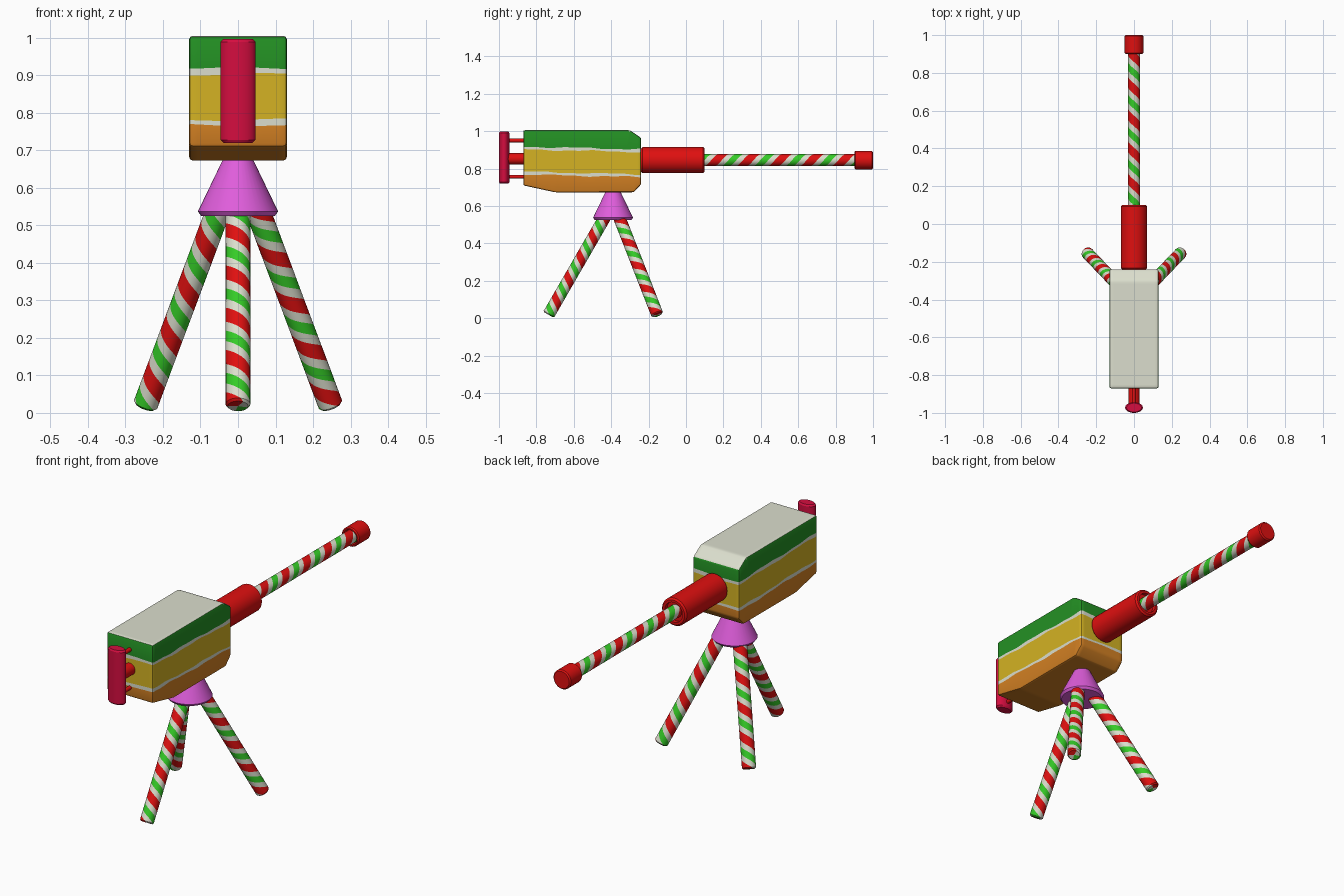
import bpy, bmesh, math
from mathutils import Vector

if "Cube" in bpy.data.objects:
    bpy.data.objects.remove(bpy.data.objects["Cube"])


def material(name, r, g, b):
    m = bpy.data.materials.new(name)
    m.diffuse_color = (r, g, b, 1)
    m.use_nodes = True
    m.node_tree.nodes["Principled BSDF"].inputs["Base Color"].default_value = m.diffuse_color
    return m


CREAM = material("cream", 0.71, 0.73, 0.61)
GREEN = material("deep green", 0.017, 0.28, 0.017)
YELLOW = material("mustard yellow", 0.66, 0.45, 0.017)
ORANGE = material("orange", 0.66, 0.22, 0.017)
RED = material("red", 0.74, 0.005, 0.005)
CRIMSON = material("crimson", 0.66, 0.004, 0.05)
PURPLE = material("orchid purple", 0.74, 0.11, 0.71)
LEAF = material("bright green", 0.035, 0.60, 0.02)


def finish(name, bm, mats, angle=35):
    bmesh.ops.recalc_face_normals(bm, faces=bm.faces[:])
    me = bpy.data.meshes.new(name)
    bm.to_mesh(me)
    bm.free()
    for m in mats:
        me.materials.append(m)
    ob = bpy.data.objects.new(name, me)
    bpy.context.collection.objects.link(ob)
    bpy.ops.object.select_all(action='DESELECT')
    ob.select_set(True)
    bpy.context.view_layer.objects.active = ob
    bpy.ops.object.shade_smooth_by_angle(angle=math.radians(angle))
    return ob


def lathe(name, profile, start, end, mats, sides=32, pitch=0, rule=None):
    """Revolve (radius, distance) points about the line start-end, twisted by pitch."""
    start, end = Vector(start), Vector(end)
    quat = (end - start).to_track_quat('Z', 'Y')
    bm = bmesh.new()
    rings = []
    for r, d in profile:
        turn = -2 * math.pi * d / pitch if pitch else 0
        if r == 0:
            rings.append([bm.verts.new(start + quat @ Vector((0, 0, d)))] * sides)
            continue
        ring = []
        for i in range(sides):
            a = 2 * math.pi * i / sides + turn
            ring.append(bm.verts.new(start + quat @ Vector((r * math.cos(a), r * math.sin(a), d))))
        rings.append(ring)
    for lo, hi in zip(rings, rings[1:]):
        for i in range(sides):
            j = (i + 1) % sides
            vs = list(dict.fromkeys((lo[i], lo[j], hi[j], hi[i])))
            f = bm.faces.new(vs)
            f.material_index = rule(i) if rule else 0
    return finish(name, bm, mats)


def rod(name, r, start, end, mat, bevel=0.006):
    n = (Vector(end) - Vector(start)).length
    return lathe(name, [(0, 0), (r - bevel, 0), (r, bevel), (r, n - bevel), (r - bevel, n), (0, n)],
                 start, end, [mat])


def candy_rod(name, r, start, end, pitch):
    """Rod with twisted red, cream, green, cream stripes."""
    n = (Vector(end) - Vector(start)).length
    steps = int(n / pitch * 24)
    b = 0.006
    side = [(r, b + (n - 2 * b) * k / steps) for k in range(steps + 1)]
    prof = [(0, 0), (r - b, 0)] + side + [(r - b, n), (0, n)]
    bands = [0] * 8 + [1] * 5 + [2] * 6 + [1] * 5
    return lathe(name, prof, start, end, [RED, CREAM, LEAF], 24, pitch, lambda i: bands[i])


# body: side profile extruded across x, then bevelled
profile = [(-0.87, 1.005), (-0.30, 1.005), (-0.24, 0.965), (-0.24, 0.715),
           (-0.28, 0.673), (-0.70, 0.673), (-0.87, 0.71)]
bm = bmesh.new()
face = bm.faces.new([bm.verts.new((-0.13, y, z)) for y, z in profile])
ext = bmesh.ops.extrude_face_region(bm, geom=[face])
bmesh.ops.translate(bm, vec=(0.26, 0, 0), verts=[v for v in ext['geom'] if isinstance(v, bmesh.types.BMVert)])
bmesh.ops.recalc_face_normals(bm, faces=bm.faces[:])
bmesh.ops.bevel(bm, geom=bm.edges[:], offset=0.009, segments=2, profile=0.5, affect='EDGES')


def cut(co, no):
    bmesh.ops.bisect_plane(bm, geom=bm.verts[:] + bm.edges[:] + bm.faces[:],
                           plane_co=co, plane_no=no, dist=1e-5)


for k in range(1, 32):
    cut((0, -0.87 + 0.63 * k / 32, 0), (0, 1, 0))
for k in range(-4, 5):
    cut((k * 0.027, 0, 0), (1, 0, 0))
levels = [0.768, 0.783, 0.902, 0.917]
for z in levels:
    cut((0, 0, z), (0, 0, 1))
# colour the layers by height and the lid by direction
for f in bm.faces:
    z = f.calc_center_median().z
    band = sum(z > lv for lv in levels)
    f.material_index = [3, 0, 2, 0, 1][band]
    if f.normal.z > 0.4 and z > 0.95:
        f.material_index = 0
# make the layer borders gently wavy
for v in bm.verts:
    for n, lv in enumerate(levels):
        if abs(v.co.z - lv) < 1e-4:
            t = v.co.y + 0.5 * v.co.x
            v.co.z += -0.022 * (v.co.y + 0.87) + 0.003 * math.sin(17 * t + 1.3 * n) + 0.0015 * math.sin(45 * t + n)
            break
finish("body", bm, [CREAM, GREEN, YELLOW, ORANGE], 30)

# barrel, its sleeve and muzzle
AX = 0.845
lathe("barrel_sleeve", [(0, 0), (0.062, 0), (0.07, 0.008), (0.07, 0.332), (0.062, 0.34),
                        (0.05, 0.34), (0.05, 0.32), (0, 0.32)],
      (0, -0.24, AX), (0, 0.10, AX), [RED])
candy_rod("barrel", 0.032, (0, 0.05, AX), (0, 0.95, AX), 0.17)
lathe("muzzle", [(0, 0.025), (0.038, 0.025), (0.038, 0), (0.044, 0), (0.049, 0.006),
                 (0.049, 0.094), (0.043, 0.10), (0, 0.10)],
      (0, 0.90, AX), (0, 1.0, AX), [RED])

# rear handle: flattened upright grip on three struts
grip = rod("grip", 0.047, (0, 0, 0.72), (0, 0, 0.997), CRIMSON, 0.008)
for v in grip.data.vertices:
    v.co.y = v.co.y * 0.6 - 0.972
for name, r, z in (("upper", 0.010, 0.95), ("middle", 0.030, 0.852), ("lower", 0.010, 0.756)):
    rod(name + "_strut", r, (0, -0.975, z), (0, -0.86, z), RED, 0.001)

# cone mount
lathe("mount_cone", [(0, 0), (0.098, 0), (0.107, 0.012), (0.038, 0.155), (0, 0.155)],
      (0, -0.39, 0.525), (0, -0.39, 0.68), [PURPLE], 40)

# tripod legs
candy_rod("rear_leg", 0.033, (0, -0.735, 0.018), (0, -0.422, 0.56), 0.13)
for side, s in (("left", -1), ("right", 1)):
    candy_rod(side + "_leg", 0.033, (s * 0.248, -0.153, 0.018), (s * 0.045, -0.365, 0.56), 0.14)
